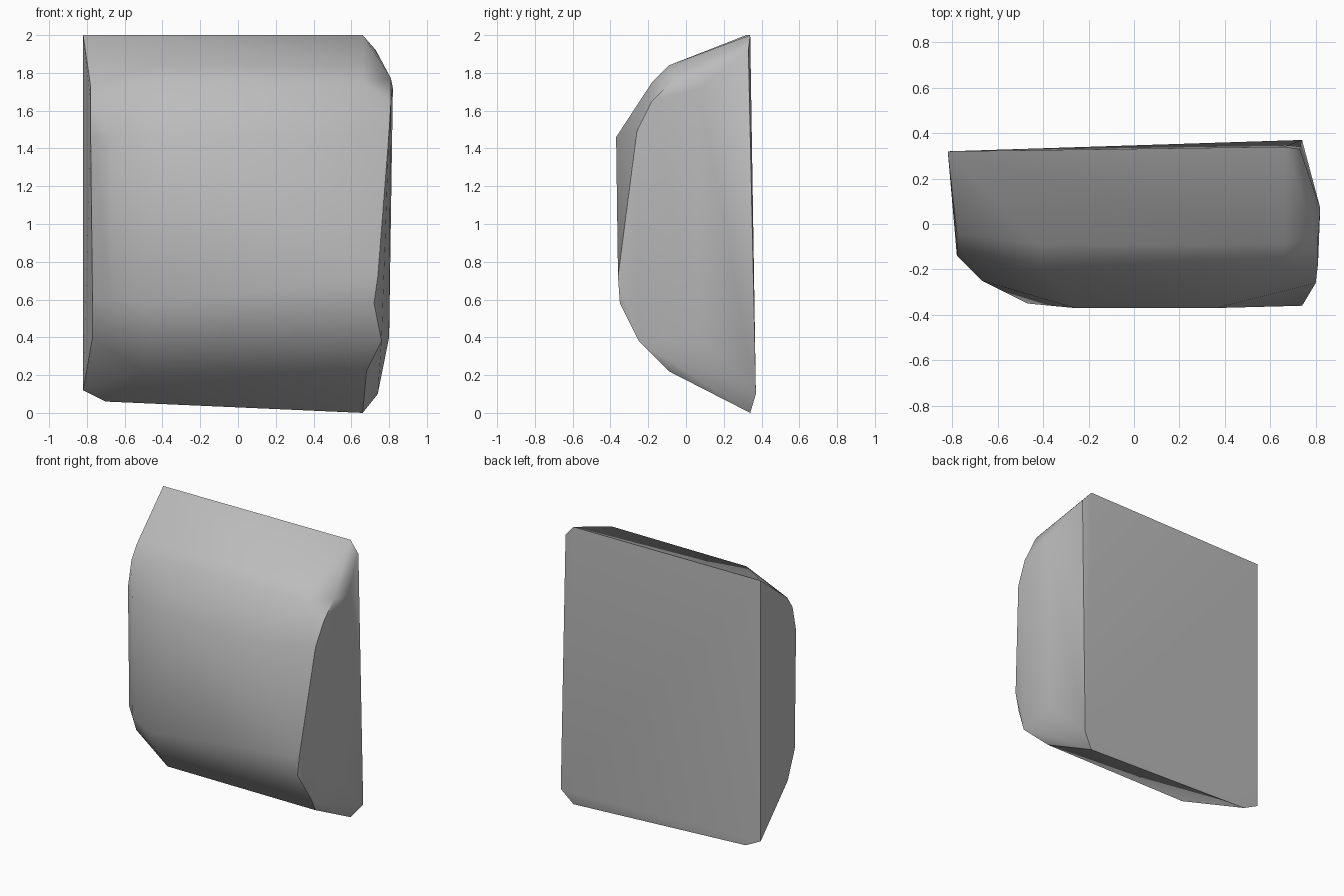
import bpy, bmesh, math

cube = bpy.data.objects.get("Cube")
if cube:
    bpy.data.objects.remove(cube, do_unlink=True)


def flat_material(name, value):
    mat = bpy.data.materials.new(name)
    mat.use_nodes = True
    colour = (value, value, value, 1)
    mat.diffuse_color = colour
    mat.node_tree.nodes["Principled BSDF"].inputs["Base Color"].default_value = colour
    return mat


def hull_object(name, outlines, material):
    """Stretch a faceted skin over a set of outlines."""
    bm = bmesh.new()
    for outline in outlines:
        for point in outline:
            bm.verts.new(point)
    result = bmesh.ops.convex_hull(bm, input=bm.verts[:])
    loose = [v for v in bm.verts if not v.link_faces]
    bmesh.ops.delete(bm, geom=loose, context="VERTS")
    bmesh.ops.recalc_face_normals(bm, faces=bm.faces[:])
    mesh = bpy.data.meshes.new(name)
    bm.to_mesh(mesh)
    bm.free()
    mesh.materials.append(material)
    obj = bpy.data.objects.new(name, mesh)
    bpy.context.collection.objects.link(obj)
    return obj


# Flat back with clipped corners
back = [(-.82, .32, 2), (.66, .34, 2), (.73, .33, 1.92), (.74, .37, .1),
        (.66, .34, 0), (-.7, .32, .06), (-.82, .32, .12)]

# Rim of the side towards +x, from the top down
right_rim = [(.81, -.06, 1.77), (.81, -.18, 1.65), (.8, -.26, 1.49),
             (.74, -.36, .72), (.72, -.35, .58), (.76, -.25, .38)]
right_bulge = [(.82, .07, 1.72), (.8, .07, .4)]

# Rim of the side towards -x, from the top down
left_rim = [(-.78, -.04, 1.73), (-.78, -.1, 1.64), (-.78, -.14, 1.46),
            (-.77, -.14, .6), (-.77, -.06, .4)]
left_bevel = [(-.67, -.25, 1.46), (-.67, -.25, .6)]


# Rounded front, swept between its two ends
def front_profile(x_top, x_seam, x_base, x_foot):
    return [(x_top, -.09, 1.84), (x_top, -.18, 1.75), (x_seam, -.37, 1.46),
            (x_base, -.35, .58), (x_base, -.24, .38), (x_foot, -.09, .22)]


front_left = front_profile(-.42, -.26, -.47, -.5)
front_right = front_profile(.66, .36, .7, .68)

stone = flat_material("stone grey", .5)
block = hull_object("rounded_block",
                    [back, right_rim, right_bulge, left_rim, left_bevel,
                     front_left, front_right], stone)

# Soft front, crisp side edges
bpy.ops.object.select_all(action="DESELECT")
block.select_set(True)
bpy.context.view_layer.objects.active = block
bpy.ops.object.shade_smooth_by_angle(angle=math.radians(32))
